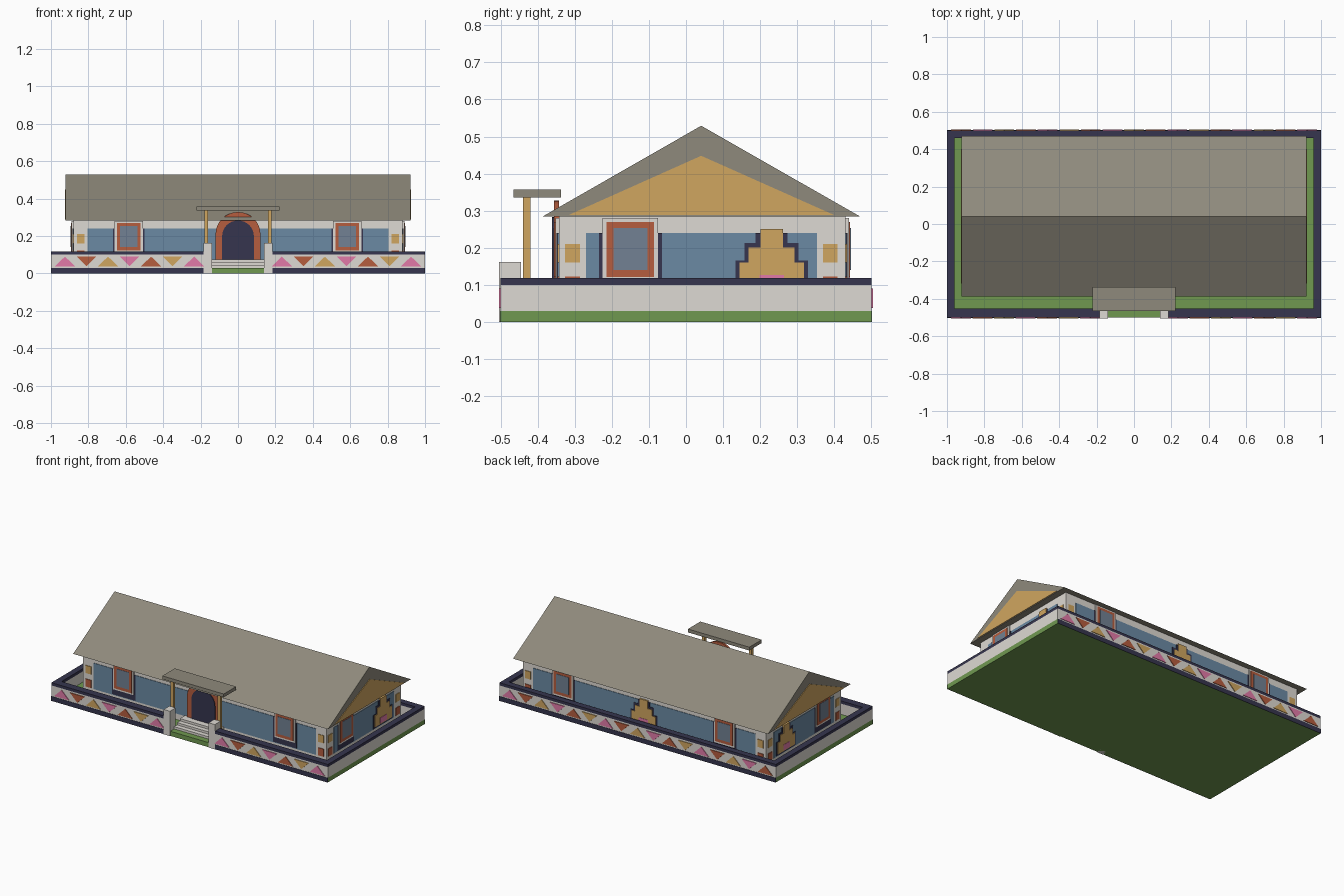
import bpy, bmesh, math
from mathutils import Vector

if "Cube" in bpy.data.objects:
    bpy.data.objects.remove(bpy.data.objects["Cube"])


def material(name, rgb):
    def lin(c):
        c /= 255
        return c / 12.92 if c <= 0.04045 else ((c + 0.055) / 1.055) ** 2.4
    m = bpy.data.materials.new(name)
    m.diffuse_color = (*[lin(c) for c in rgb], 1)
    m.use_nodes = True
    m.node_tree.nodes["Principled BSDF"].inputs["Base Color"].default_value = m.diffuse_color
    return m


WHITE = material("plaster white", (222, 218, 211))
ROOF = material("roof grey", (143, 138, 124))
NAVY = material("dark navy", (54, 53, 78))
BLUE = material("wall blue", (107, 138, 164))
GREEN = material("grass green", (112, 153, 80))
OCHRE = material("ochre", (208, 166, 96))
RED = material("brick red", (182, 93, 62))
PINK = material("pink", (226, 122, 168))
GLASS = material("window grey", (114, 129, 147))

# wall frames: origin, direction along the wall, outward normal
FRONT_Y, BACK_Y, SIDE_X = -0.343, 0.43, 0.88
FRAMES = {
    "front": ((0, FRONT_Y, 0), (1, 0, 0), (0, -1, 0)),
    "back": ((0, BACK_Y, 0), (1, 0, 0), (0, 1, 0)),
    "right": ((SIDE_X, 0, 0), (0, 1, 0), (1, 0, 0)),
    "left": ((-SIDE_X, 0, 0), (0, 1, 0), (-1, 0, 0)),
    "fence_front": ((0, -0.5, 0), (1, 0, 0), (0, -1, 0)),
    "fence_back": ((0, 0.5, 0), (1, 0, 0), (0, 1, 0)),
}


def panel(name, frame, pts, d0, d1, mat):
    """Extrude a 2D outline (along wall, height) from depth d0 to d1."""
    o, u, n = [Vector(v) for v in FRAMES[frame]]
    bm = bmesh.new()
    a, b = [[bm.verts.new(o + u * p + n * d + Vector((0, 0, z))) for p, z in pts]
            for d in (d0, d1)]
    bm.faces.new(a)
    bm.faces.new(b)
    for i in range(len(a)):
        j = (i + 1) % len(a)
        bm.faces.new((a[i], a[j], b[j], b[i]))
    bmesh.ops.recalc_face_normals(bm, faces=bm.faces)
    me = bpy.data.meshes.new(name)
    bm.to_mesh(me)
    bm.free()
    me.materials.append(mat)
    ob = bpy.data.objects.new(name, me)
    bpy.context.collection.objects.link(ob)
    return ob


def rect(u0, u1, z0, z1):
    return [(u0, z0), (u1, z0), (u1, z1), (u0, z1)]


def box(name, x0, x1, y0, y1, z0, z1, mat):
    d = -FRONT_Y
    return panel(name, "back", rect(x0, x1, z0, z1), y0 - BACK_Y, y1 - BACK_Y, mat)


def window(frame, c):
    for part, hw, z0, z1, d, mat in (
            ("shadow", 0.085, 0.075, 0.24, 0.006, NAVY),
            ("surround", 0.075, 0.11, 0.28, 0.009, WHITE),
            ("frame", 0.064, 0.121, 0.27, 0.013, RED),
            ("pane", 0.046, 0.14, 0.253, 0.015, GLASS)):
        panel(f"{frame}_window_{part}", frame, rect(c - hw, c + hw, z0, z1), 0, d, mat)


def stepped(c, steps, base):
    """Symmetric stepped outline from (half width, top height) pairs."""
    right, z = [], base
    for hw, top in steps:
        right += [(hw, z), (hw, top)]
        z = top
    return [(c + w, h) for w, h in right] + [(c - w, h) for w, h in reversed(right)]


def stepped_motif(frame, c):
    panel(f"{frame}_motif_outline", frame,
          stepped(c, [(0.098, 0.165), (0.073, 0.213), (0.043, 0.24)], 0.075), 0, 0.006, NAVY)
    panel(f"{frame}_motif", frame,
          stepped(c, [(0.087, 0.16), (0.062, 0.2), (0.03, 0.25)], 0.085), 0, 0.01, OCHRE)
    panel(f"{frame}_motif_base", frame, rect(c - 0.033, c + 0.033, 0.09, 0.127), 0, 0.012, PINK)


def arch(hw, base, spring, n=16):
    return [(hw, base)] + [(hw * math.cos(math.pi * i / n), spring + hw * math.sin(math.pi * i / n))
                           for i in range(n + 1)] + [(-hw, base)]


# ground and boundary wall with dark caps
box("ground", -1, 1, -0.5, 0.5, 0, 0.03, GREEN)
fences = {
    "left": (-1, -0.96, -0.5, 0.5),
    "right": (0.96, 1, -0.5, 0.5),
    "back": (-0.96, 0.96, 0.46, 0.5),
    "front_left": (-0.96, -0.185, -0.5, -0.452),
    "front_right": (0.185, 0.96, -0.5, -0.452),
}
for k, ext in fences.items():
    box(f"{k}_fence", *ext, 0.03, 0.1, WHITE)
    box(f"{k}_fence_cap", *ext, 0.1, 0.118, NAVY)

# dark plinth strips
for f, u0, u1 in (("fence_front", -1, -0.185), ("fence_front", 0.185, 1), ("fence_back", -1, 1)):
    panel("fence_plinth", f, rect(u0, u1, 0, 0.03), 0, 0.002, NAVY)


# painted triangle rows
def triangles(frame, start, step, count):
    for i in range(count):
        c = start + i * step
        lo, hi = (0.038, 0.09) if i % 2 == 0 else (0.09, 0.038)
        panel("fence_triangle", frame, [(c - 0.053, lo), (c + 0.053, lo), (c, hi)],
              0, 0.004, (PINK, RED, OCHRE)[i % 3])


triangles("fence_front", -0.925, 0.115, 7)
triangles("fence_front", 0.235, 0.115, 7)
triangles("fence_back", 0.925, -0.1156, 17)

# house body
box("house_walls", -SIDE_X, SIDE_X, FRONT_Y, BACK_Y, 0.03, 0.285, WHITE)
for f, u0, u1 in (("front", -0.805, 0.805), ("back", -0.805, 0.805),
                  ("left", -0.27, 0.353), ("right", -0.27, 0.353)):
    panel(f"{f}_blue_wall", f, rect(u0, u1, 0.07, 0.24), 0, 0.003, BLUE)
    mid, off = (u0 + u1) / 2, (u1 - u0) / 2 + 0.036
    for c in (mid - off, mid + off):
        panel(f"{f}_upper_corner_square", f, rect(c - 0.02, c + 0.02, 0.16, 0.21), 0, 0.004, OCHRE)
        panel(f"{f}_lower_corner_square", f, rect(c - 0.02, c + 0.02, 0.072, 0.122), 0, 0.004, RED)

for f in ("front", "back"):
    for c in (-0.584, 0.584):
        window(f, c)
for f in ("left", "right"):
    window(f, -0.15)
    stepped_motif(f, 0.231)
stepped_motif("back", 0)

# gable roof with ochre gable plates
panel("roof", "right", [(-0.387, 0.284), (0.47, 0.284), (0.041, 0.529)],
      -SIDE_X - 0.922, 0.922 - SIDE_X, ROOF)
for f in ("left", "right"):
    panel(f"{f}_gable", f, [(-0.317, 0.288), (0.4, 0.288), (0.041, 0.448)], 0.04, 0.046, OCHRE)

# arched entrance
panel("door_surround", "front", arch(0.12, 0.07, 0.208), 0, 0.013, RED)
panel("door", "front", arch(0.085, 0.075, 0.198), 0, 0.018, NAVY)

# steps, gate posts and porch
for i, (y, z) in enumerate(((-0.46, 0.045), (-0.43, 0.06), (-0.40, 0.075))):
    box(f"step_{i + 1}", -0.14, 0.14, y, FRONT_Y, 0.03, z, WHITE)
for s in (-1, 1):
    xs = sorted((s * 0.14, s * 0.185))
    box("gate_post", *xs, -0.504, -0.445, 0, 0.162, WHITE)
    xs = sorted((s * 0.16, s * 0.18))
    box("porch_post", *xs, -0.44, -0.42, 0.03, 0.336, OCHRE)
box("porch_canopy", -0.222, 0.222, -0.465, -0.337, 0.335, 0.357, ROOF)
